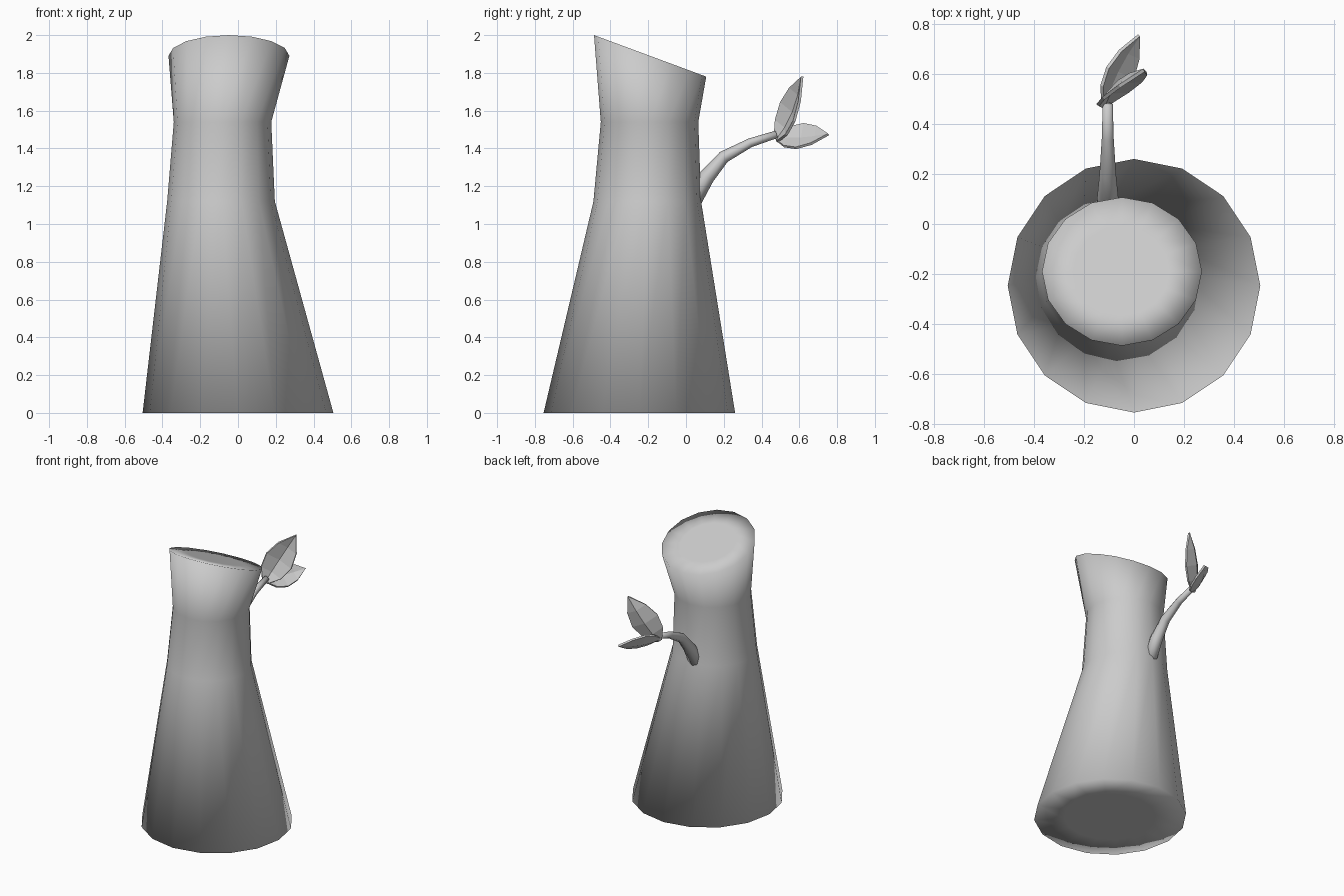
import bpy, bmesh, math
from mathutils import Vector

if "Cube" in bpy.data.objects:
    bpy.data.objects.remove(bpy.data.objects["Cube"])

gray = bpy.data.materials.new("plain_gray")
gray.use_nodes = True
gray.diffuse_color = (0.6, 0.6, 0.6, 1)
gray.node_tree.nodes["Principled BSDF"].inputs["Base Color"].default_value = (0.6, 0.6, 0.6, 1)


def finish(bm, name, smooth):
    bmesh.ops.recalc_face_normals(bm, faces=bm.faces)
    for f in bm.faces:
        f.smooth = smooth
    mesh = bpy.data.meshes.new(name)
    bm.to_mesh(mesh)
    bm.free()
    mesh.materials.append(gray)
    obj = bpy.data.objects.new(name, mesh)
    bpy.context.collection.objects.link(obj)
    return obj


def loft(name, rings):
    """Skin a list of rings of points and close both ends."""
    bm = bmesh.new()
    loops = [[bm.verts.new(p) for p in ring] for ring in rings]
    n = len(loops[0])
    for a, b in zip(loops, loops[1:]):
        for i in range(n):
            j = (i + 1) % n
            bm.faces.new((a[i], a[j], b[j], b[i]))
    bm.faces.new(loops[0])
    bm.faces.new(loops[-1])
    return finish(bm, name, True)


def ellipse(center, u, v, sides):
    angles = [2 * math.pi * i / sides for i in range(sides)]
    return [Vector(center) + u * math.cos(a) + v * math.sin(a) for a in angles]


# Trunk: leaning, flared body with a slanted top; both caps have an inner ring
def trunk_ring(x, y, z, rx, ry, slope=0.0):
    return ellipse((x, y, z), Vector((rx, 0, 0)), Vector((0, ry, -slope * ry)), 16)


INSET = 0.6
loft("trunk", [
    trunk_ring(0, -0.247, 0, 0.505 * INSET, 0.507 * INSET),
    trunk_ring(0, -0.247, 0, 0.505, 0.507),
    trunk_ring(-0.09, -0.205, 1.12, 0.285, 0.285),
    trunk_ring(-0.082, -0.193, 1.54, 0.258, 0.258),
    trunk_ring(-0.048, -0.19, 1.89, 0.32, 0.297, 0.37),
    trunk_ring(-0.048, -0.19, 1.89, 0.32 * INSET, 0.297 * INSET, 0.37),
])

# Branch: tapering tube bending out from the back of the trunk
path = [(0.02, 1.1, 0.05), (0.11, 1.25, 0.042), (0.2, 1.355, 0.033),
        (0.34, 1.43, 0.024), (0.48, 1.475, 0.02)]
rings = []
for i, (y, z, r) in enumerate(path):
    before, after = path[max(i - 1, 0)], path[min(i + 1, len(path) - 1)]
    t = Vector((0, after[0] - before[0], after[1] - before[1])).normalized()
    side = Vector((1, 0, 0))
    rings.append(ellipse((-0.105, y, z), side * r, side.cross(t) * r, 8))
loft("branch", rings)


# Leaves: faceted, cupped blades with a little thickness
def leaf(name, base, tip, across, half_width, cup):
    base, tip = Vector(base), Vector(tip)
    axis = (tip - base).normalized()
    w = Vector(across)
    w = (w - axis * w.dot(axis)).normalized()
    normal = w.cross(axis)
    if normal.x < 0:
        normal = -normal
    bm = bmesh.new()
    rows = []
    for t, k in ((0, 0.2), (0.2, 0.8), (0.45, 1), (0.72, 0.72)):
        p = base.lerp(tip, t)
        rows.append([bm.verts.new(p + w * half_width * k * s - normal * cup * k * (1 - abs(s)))
                     for s in (-1, 0, 1)])
    end = bm.verts.new(tip)
    for a, b in zip(rows, rows[1:]):
        for i in (0, 1):
            bm.faces.new((a[i], a[i + 1], b[i + 1], b[i]))
    for i in (0, 1):
        bm.faces.new((rows[-1][i], rows[-1][i + 1], end))
    obj = finish(bm, name, False)
    mod = obj.modifiers.new("thickness", "SOLIDIFY")
    mod.thickness = 0.014
    mod.offset = 0


leaf("upright_leaf", (-0.115, 0.475, 1.445), (0.04, 0.615, 1.78), (-0.77, -0.35, 0.52), 0.098, 0.035)
leaf("drooping_leaf", (-0.115, 0.48, 1.46), (0.02, 0.755, 1.475), (0.58, -0.29, -0.76), 0.085, 0.02)
